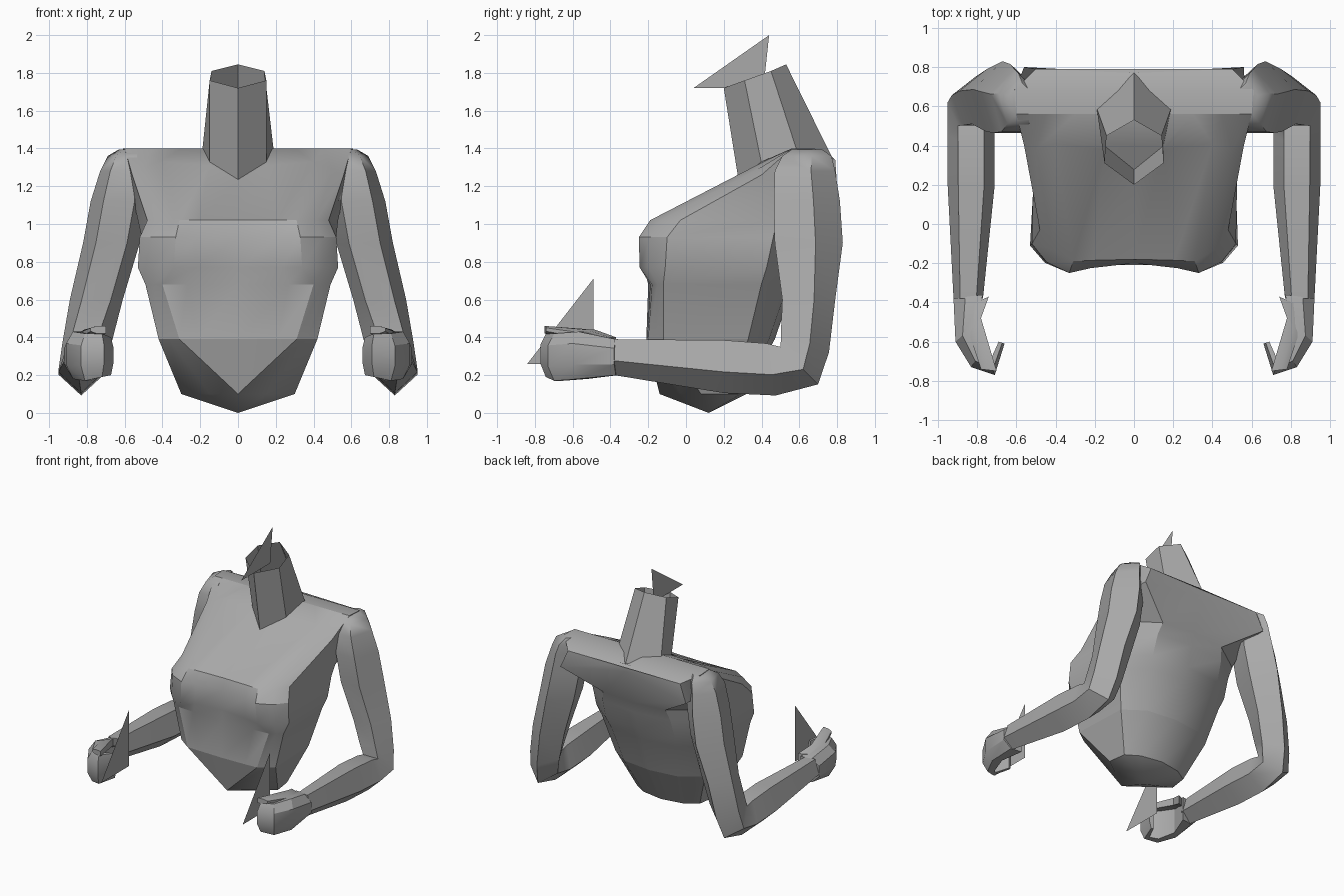
import bpy, bmesh, math
from mathutils import Vector

cube = bpy.data.objects.get("Cube")
if cube:
    bpy.data.objects.remove(cube, do_unlink=True)

GREY = (0.4, 0.4, 0.4, 1.0)
grey = bpy.data.materials.new("plain grey")
grey.use_nodes = True
grey.diffuse_color = GREY
grey.node_tree.nodes["Principled BSDF"].inputs["Base Color"].default_value = GREY


def finish(name, bm, angle=30):
    """Clean up a bmesh and turn it into a shaded grey object."""
    bmesh.ops.remove_doubles(bm, verts=bm.verts[:], dist=0.0005)
    bmesh.ops.recalc_face_normals(bm, faces=bm.faces[:])
    mesh = bpy.data.meshes.new(name)
    bm.to_mesh(mesh)
    bm.free()
    mesh.materials.append(grey)
    obj = bpy.data.objects.new(name, mesh)
    bpy.context.collection.objects.link(obj)
    bpy.ops.object.select_all(action='DESELECT')
    obj.select_set(True)
    bpy.context.view_layer.objects.active = obj
    bpy.ops.object.shade_smooth_by_angle(angle=math.radians(angle))


def close_ends(bm, loops):
    for loop in (loops[0], loops[-1]):
        bm.faces.new(loop)


def close_top(bm, loops):
    """Bridge the mirrored halves of the last ring with strips."""
    top = loops[-1]
    for i in range(len(top) // 2):
        strip = [top[i], top[i + 1], top[-i - 1], top[-i]]
        bm.faces.new(list(dict.fromkeys(strip)))


def loft(name, rings, close=None, angle=30):
    """Skin a list of closed rings with equal point counts."""
    bm = bmesh.new()
    loops = [[bm.verts.new(p) for p in ring] for ring in rings]
    count = len(loops[0])
    for low, high in zip(loops, loops[1:]):
        for i in range(count):
            j = (i + 1) % count
            bm.faces.new((low[i], low[j], high[j], high[i]))
    if close:
        close(bm, loops)
    finish(name, bm, angle)


def whole(half):
    """Complete a half ring that runs from front centre to back centre."""
    return half + [(-x, y, z) for x, y, z in reversed(half[1:-1])]


def flat_triangle(name, points):
    bm = bmesh.new()
    bm.faces.new([bm.verts.new(p) for p in points])
    finish(name, bm)


def body_row(z, front, corner_x, corner_y, bulge, width, side, rear_width, back):
    return whole([
        (0, front, z),
        (corner_x * .67, (front + corner_y) / 2, z),
        (corner_x, corner_y, z),
        ((corner_x + width) / 2 + bulge, (corner_y + side) / 2 - bulge, z),
        (width, side, z),
        (rear_width, back * .7, z),
        (width * .58, back - .03, z),
        (0, back, z)])


# Pelvis: pointed bottom, diamond edge, waist
waist = body_row(.39, -.21, .31, -.2, 0, .42, -.12, .4, .47)
hips = body_row(.1, -.14, 0, -.14, 0, .3, .08, .28, .32)
tip = [(0, .12, 0)] * len(waist)
loft("pelvis", [tip, hips, waist])

# Torso: belly, chest, then the sloping shoulder rows
chest = [body_row(*r) for r in (
    (.68, -.2, .4, -.18, 0, .49, -.12, .47, .57),
    (.77, -.2, .34, -.245, .02, .53, -.11, .5, .61),
    (.93, -.2, .33, -.25, .02, .52, -.1, .51, .66),
    (1.02, -.18, .31, -.19, .02, .48, -.03, .53, .69))]
armpits = [(0, .27, 1.23), (.15, .38, 1.31), (.4, .41, 1.33), (.5, .38, 1.29),
           (.56, .4, 1.26), (.57, .6, 1.2), (.56, .8, 1.2), (0, .77, 1.3)]
shoulders = [(0, .27, 1.23), (.15, .4, 1.33), (.3, .56, 1.4), (.45, .56, 1.4),
             (.6, .56, 1.4), (.61, .68, 1.4), (.5, .79, 1.34), (0, .77, 1.36)]
loft("torso", [waist] + chest + [whole(armpits), whole(shoulders)], close_top)

# Open neck
neck_base = [(0, .28, 1.22), (.15, .4, 1.32), (.19, .59, 1.38), (0, .77, 1.36)]
neck_top = [(0, .2, 1.72), (.15, .31, 1.76), (.14, .45, 1.81), (0, .53, 1.845)]
loft("neck", [whole(neck_base), whole(neck_top)], angle=20)
flat_triangle("head_marker", [(0, .04, 1.72), (0, .41, 1.72), (0, .44, 2)])

# Arm stations: centre, half width, half depth, pitch of the outer elbow side
ARM = (
    (.57, .64, 1.395, .06, .08, 0),
    (.59, .64, 1.36, .1, .13, 0),
    (.61, .63, 1.28, .12, .16, 0),
    (.63, .64, 1.12, .15, .175, 0),
    (.67, .65, .9, .15, .18, 0),
    (.75, .65, .6, .14, .14, 0),
    (.8, .63, .38, .13, .14, -25),
    (.83, .6, .25, .12, .14, -45),
    (.83, .45, .23, .12, .14, -80),
    (.83, .2, .245, .12, .14, -90),
    (.845, -.38, .295, .075, .095, -90))
# Five-sided limb section: one ridge on the elbow side, flat inside the bend
SECTION = ((1, .2), (0, 1), (-1, .2), (-.55, -1), (.55, -1))
# Hand stations: outer corner, inner corner, bottom and top
HAND = (
    (.92, -.38, .77, -.36, .2, .39),
    (.91, -.6, .82, -.52, .18, .43),
    (.83, -.73, .78, -.65, .17, .42),
    (.71, -.77, .735, -.7, .19, .42),
    (.66, -.61, .69, -.6, .2, .4))
THUMB = (
    (.85, -.42, .74, -.37, .33, .4),
    (.84, -.56, .78, -.48, .38, .44),
    (.78, -.74, .7, -.75, .42, .46))


def arm_ring(side, x, y, z, width, depth, pitch):
    turn = math.radians(pitch)
    outward = Vector((0, math.cos(turn), math.sin(turn))) * depth
    across = Vector((side * width, 0, 0))
    centre = Vector((side * x, y, z))
    return [centre + across * u + outward * v for u, v in SECTION]


def hand_ring(side, ox, oy, ix, iy, low, high):
    """Six-sided section with a bevelled outer edge."""
    outer, inner = Vector((side * ox, oy, 0)), Vector((side * ix, iy, 0))
    bevel = outer.lerp(inner, .4)
    up = Vector((0, 0, 1))
    tall = high - low
    return [inner + up * low, inner + up * high, bevel + up * high,
            outer + up * (low + tall * .75), outer + up * (low + tall * .3),
            bevel + up * low]


for label, side in (("left", 1), ("right", -1)):
    loft(label + "_arm", [arm_ring(side, *s) for s in ARM], close_ends, 50)
    loft(label + "_hand", [hand_ring(side, *s) for s in HAND], close_ends)
    loft(label + "_thumb", [hand_ring(side, *s) for s in THUMB], close_ends)
    x = side * .63
    flat_triangle(label + "_hand_marker", [(x, -.49, .71), (x, -.49, .26), (x, -.84, .26)])
